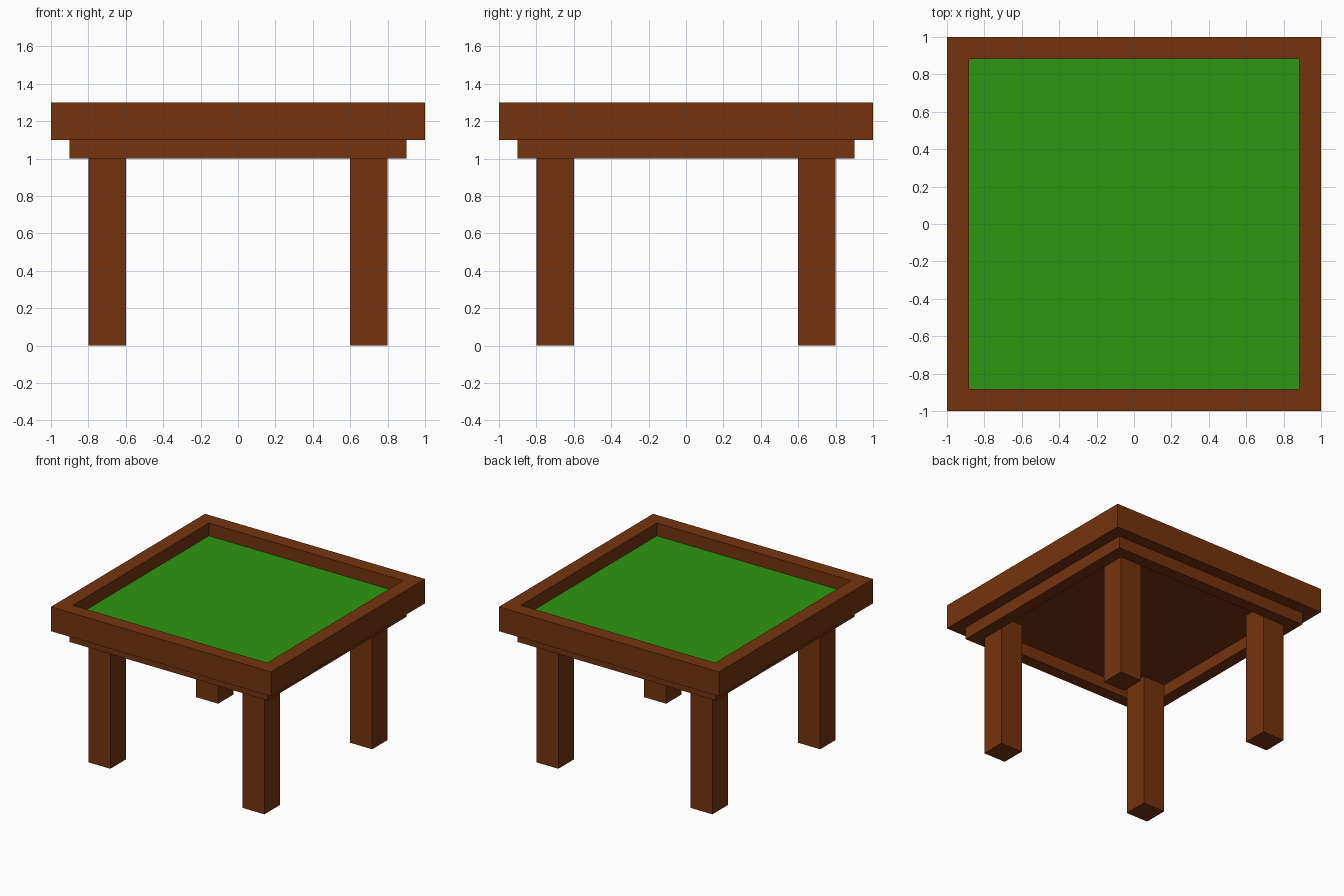
import bpy, bmesh
from mathutils import Matrix, Vector

if "Cube" in bpy.data.objects:
    bpy.data.objects.remove(bpy.data.objects["Cube"])


def material(name, rgb):
    m = bpy.data.materials.new(name)
    m.diffuse_color = (*rgb, 1.0)
    m.use_nodes = True
    m.node_tree.nodes["Principled BSDF"].inputs["Base Color"].default_value = m.diffuse_color
    return m


WOOD = material("brown wood", (0.178, 0.034, 0.0042))
FELT = material("green felt", (0.027, 0.31, 0.005))


def finish(name, bm, *mats):
    bmesh.ops.recalc_face_normals(bm, faces=bm.faces)
    mesh = bpy.data.meshes.new(name)
    bm.to_mesh(mesh)
    bm.free()
    for m in mats:
        mesh.materials.append(m)
    obj = bpy.data.objects.new(name, mesh)
    bpy.context.collection.objects.link(obj)
    return obj


def box(bm, lo, hi):
    lo, hi = Vector(lo), Vector(hi)
    mat = Matrix.Translation((lo + hi) / 2) @ Matrix.Diagonal((*(hi - lo), 1))
    bmesh.ops.create_cube(bm, size=1, matrix=mat)


# Table top: slab with a sunken felt panel inside a raised rim
bm = bmesh.new()
box(bm, (-1, -1, 1.1), (1, 1, 1.3))
top = max(bm.faces, key=lambda f: f.calc_center_median().z)
bmesh.ops.inset_region(bm, faces=[top], thickness=0.165)
panel = bmesh.ops.extrude_discrete_faces(bm, faces=[top])["faces"][0]
for v in panel.verts:
    v.co.z = 1.195
panel.material_index = 1
finish("table_top", bm, WOOD, FELT)

# Apron: open square ring under the top
OUT, INN = 0.9, 0.8
bm = bmesh.new()
loops = []
for half, z in ((OUT, 1.1), (OUT, 1.0), (INN, 1.0), (INN, 1.1)):
    loops.append([bm.verts.new((sx * half, sy * half, z))
                  for sx, sy in ((-1, -1), (1, -1), (1, 1), (-1, 1))])
for k in range(4):
    a, b = loops[k], loops[(k + 1) % 4]
    for i in range(4):
        j = (i + 1) % 4
        bm.faces.new((a[i], a[j], b[j], b[i]))
finish("apron", bm, WOOD)

# Four square legs, running up inside the apron corners
for sy, depth in ((-1, "front"), (1, "back")):
    for sx, side in ((-1, "left"), (1, "right")):
        bm = bmesh.new()
        x, y = sx * 0.7, sy * 0.7
        box(bm, (x - 0.1, y - 0.1, 0), (x + 0.1, y + 0.1, 1.1))
        finish(f"{depth}_{side}_leg", bm, WOOD)
